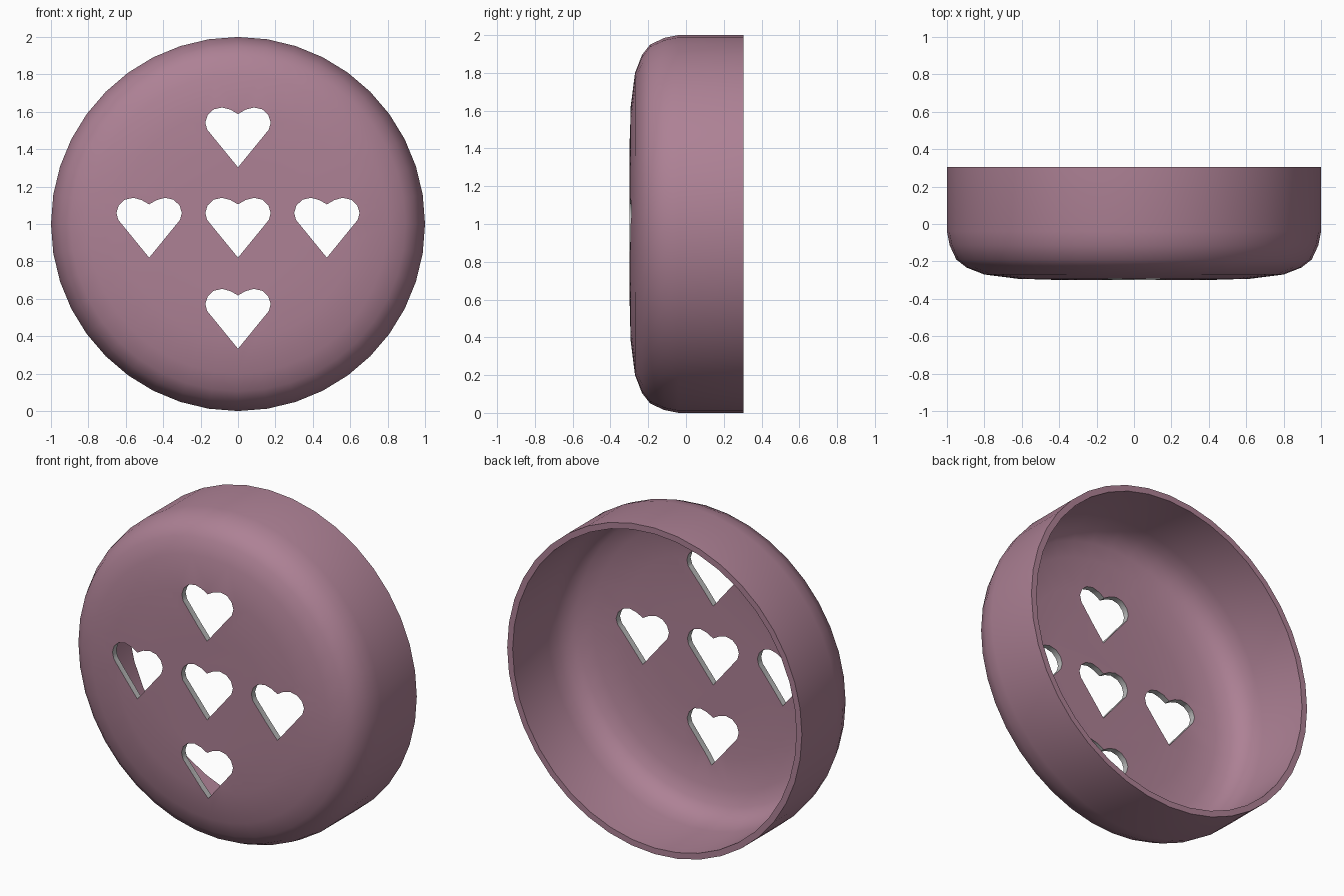
import bpy, bmesh
from math import sin, cos, pi, radians

if "Cube" in bpy.data.objects:
    bpy.data.objects.remove(bpy.data.objects["Cube"])

SIDES = 40
CENTRE_Z = 1.0


def material(name, colour):
    mat = bpy.data.materials.new(name)
    mat.diffuse_color = (*colour, 1)
    mat.use_nodes = True
    mat.node_tree.nodes["Principled BSDF"].inputs["Base Color"].default_value = mat.diffuse_color
    return mat


def add_object(name, bm, mat):
    bmesh.ops.recalc_face_normals(bm, faces=bm.faces)
    mesh = bpy.data.meshes.new(name)
    bm.to_mesh(mesh)
    bm.free()
    mesh.materials.append(mat)
    ob = bpy.data.objects.new(name, mesh)
    bpy.context.collection.objects.link(ob)
    return ob


def revolve(profile):
    # rings of (radius, y) around the y axis, ends closed with flat caps
    bm = bmesh.new()
    rings = [[bm.verts.new((r * cos(2 * pi * i / SIDES), y,
                            CENTRE_Z + r * sin(2 * pi * i / SIDES)))
              for i in range(SIDES)] for r, y in profile]
    for a, b in zip(rings, rings[1:]):
        for i in range(SIDES):
            j = (i + 1) % SIDES
            bm.faces.new((a[i], a[j], b[j], b[i]))
    bm.faces.new(rings[0])
    bm.faces.new(rings[-1])
    return bm


pink = material("dusty_pink", (0.42, 0.22, 0.30))
grey = material("cut_grey", (0.5, 0.5, 0.5))

# hollow round cap: outer skin from the front face to the rim, then back inside
outer = [(0.40, -0.30), (0.62, -0.293), (0.80, -0.27), (0.895, -0.233),
         (0.95, -0.19), (0.985, -0.115), (1.0, -0.04), (1.0, 0.305)]
inner = [(0.963, 0.305), (0.963, -0.035), (0.949, -0.105), (0.92, -0.165),
         (0.875, -0.20), (0.79, -0.234), (0.615, -0.256), (0.40, -0.263)]
cap = add_object("round_cap", revolve(outer + inner), pink)

# heart cutters
half = [(0.04, 0.128), (0.085, 0.14), (0.13, 0.13), (0.162, 0.10),
        (0.175, 0.06), (0.165, 0.022)]
heart = [(0, 0.105)] + half + [(0, -0.18)] + [(-x, z) for x, z in reversed(half)]
bm = bmesh.new()
for cx, cz in [(0, 0), (0.475, 0), (-0.475, 0), (0, 0.483), (0, -0.487)]:
    face = bm.faces.new([bm.verts.new((cx + x, -0.5, CENTRE_Z + cz + z)) for x, z in heart])
    ext = bmesh.ops.extrude_face_region(bm, geom=[face], use_keep_orig=True)
    for v in ext["geom"]:
        if isinstance(v, bmesh.types.BMVert):
            v.co.y = 0.1
cutter = add_object("heart_cutters", bm, grey)
cutter.hide_render = True

# cut the hearts, keeping the grey on the cut walls
bpy.context.view_layer.objects.active = cap
cap.select_set(True)
mod = cap.modifiers.new("hearts", 'BOOLEAN')
mod.object = cutter
mod.operation = 'DIFFERENCE'
mod.solver = 'EXACT'
mod.material_mode = 'TRANSFER'
bpy.ops.object.modifier_apply(modifier=mod.name)
bpy.data.objects.remove(cutter)
bpy.ops.object.shade_smooth_by_angle(angle=radians(35))
